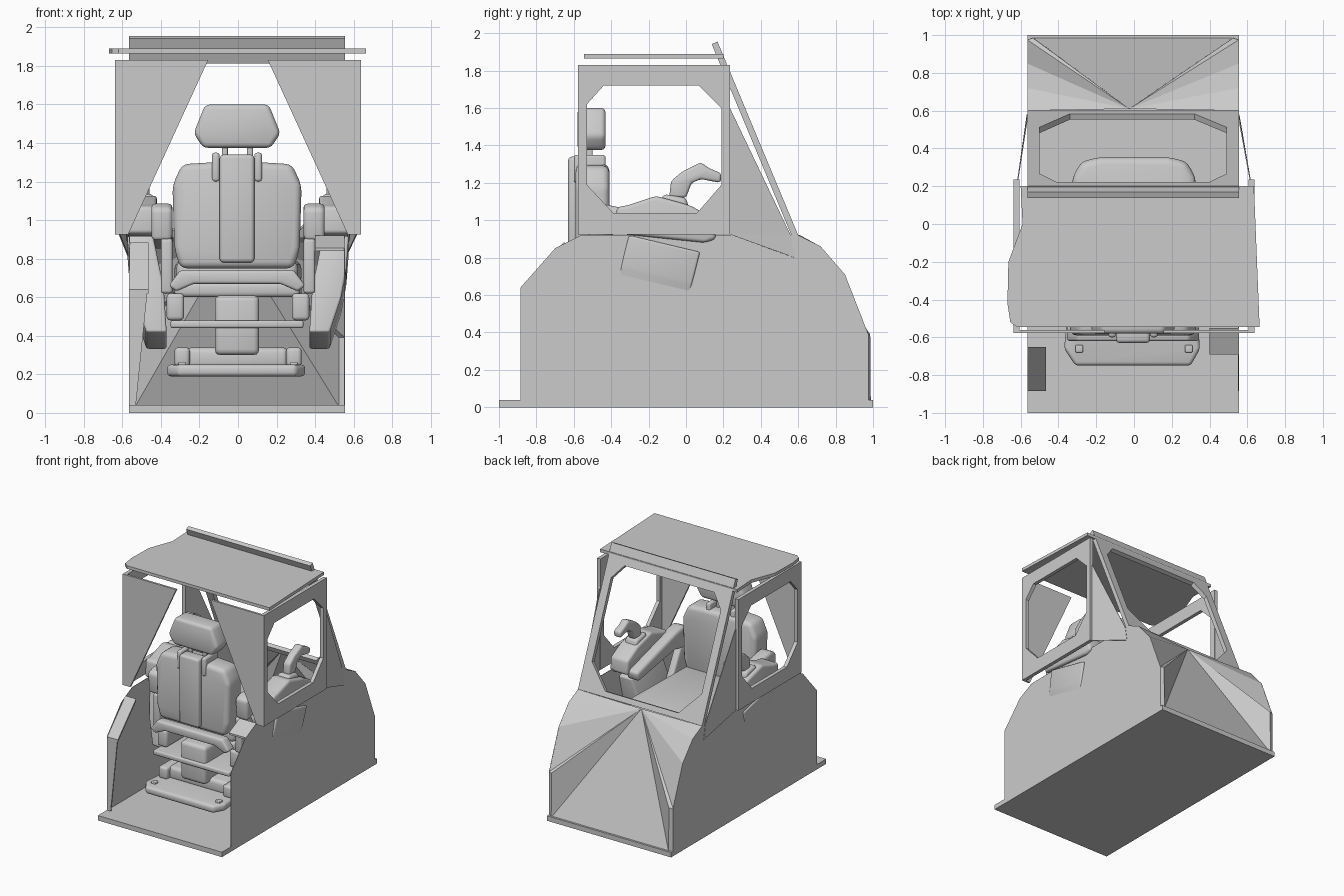
import bpy, bmesh, math
from mathutils import Vector

CX = -0.005  # body centre line


def finish(name, bm, smooth=False):
    bmesh.ops.recalc_face_normals(bm, faces=bm.faces)
    me = bpy.data.meshes.new(name)
    bm.to_mesh(me)
    bm.free()
    ob = bpy.data.objects.new(name, me)
    bpy.context.collection.objects.link(ob)
    if smooth:
        bpy.ops.object.select_all(action='DESELECT')
        ob.select_set(True)
        bpy.context.view_layer.objects.active = ob
        bpy.ops.object.shade_smooth_by_angle(angle=math.radians(40))
    return ob


def round_edges(bm, r):
    bmesh.ops.recalc_face_normals(bm, faces=bm.faces)
    bmesh.ops.bevel(bm, geom=bm.edges[:], offset=r, segments=3, profile=0.5,
                    affect='EDGES', clamp_overlap=True)


def slab(name, loops, place, offset, bevel=0):
    """Fill an outline (plus optional hole) and extrude it by offset."""
    bm = bmesh.new()
    edges = []
    for loop in loops:
        vs = [bm.verts.new(place(*p)) for p in loop]
        if len(loops) == 1:
            bm.faces.new(vs)
        else:
            edges += [bm.edges.new((vs[i - 1], vs[i])) for i in range(len(vs))]
    if edges:
        bmesh.ops.triangle_fill(bm, edges=edges, use_beauty=True)
    ext = bmesh.ops.extrude_face_region(bm, geom=bm.faces[:])
    bmesh.ops.translate(bm, vec=Vector(offset),
                        verts=[g for g in ext['geom'] if isinstance(g, bmesh.types.BMVert)])
    if bevel:
        round_edges(bm, bevel)
    return finish(name, bm, bevel > 0)


def side(name, pts, x0, x1, bevel=0):   # y-z profile
    return slab(name, [pts], lambda y, z: (x0, y, z), (x1 - x0, 0, 0), bevel)


def front(name, pts, y0, y1, bevel=0):  # x-z profile
    return slab(name, [pts], lambda x, z: (x, y0, z), (0, y1 - y0, 0), bevel)


def plan(name, pts, z0, z1, bevel=0):   # x-y profile
    return slab(name, [pts], lambda x, y: (x, y, z0), (0, 0, z1 - z0), bevel)


def box(name, a, b, bevel=0):
    return side(name, [(a[1], a[2]), (b[1], a[2]), (b[1], b[2]), (a[1], b[2])], a[0], b[0], bevel)


def sheet(name, verts, faces, t):
    bm = bmesh.new()
    vs = [bm.verts.new(v) for v in verts]
    for f in faces:
        bm.faces.new([vs[i] for i in f])
    ob = finish(name, bm)
    if t:
        mod = ob.modifiers.new("thickness", 'SOLIDIFY')
        mod.thickness, mod.offset = t, -1
    return ob


# Floor and thin side walls
box("floor", (-0.565, -1, 0), (0.555, 1, 0.04))
arc = [(0.60, 0.92), (0.72, 0.86), (0.85, 0.71), (0.975, 0.39), (0.975, 0.03)]
wall = [(-0.885, 0.03), (-0.885, 0.64), (-0.70, 0.85), (-0.56, 0.92)] + arc
for s, n in ((-1, "left"), (1, "right")):
    side(n + "_wall", wall, CX + s * 0.56, CX + s * 0.556)
# Wall cap plates at the open end
side("left_wall_cap", [(-0.885, 0.62), (-0.885, 0.64), (-0.65, 0.885), (-0.65, 0.865)], -0.56, -0.465)
sheet("left_wall_lip", [(-0.565, -0.885, 0.04), (-0.53, -0.885, 0.04), (-0.47, -0.885, 0.63), (-0.565, -0.885, 0.63)],
      [(0, 1, 2, 3)], 0.01)
side("right_wall_cap", [(-0.69, 0.855), (-0.55, 0.92), (-0.55, 0.90), (-0.69, 0.84)], 0.40, 0.555)

# Faceted nose: a fan from the top centre down to the floor corners
rim = [(CX - 0.56, y, z) for y, z in arc] + [(-0.535, 0.988, 0.03), (0.525, 0.988, 0.03)]
rim += [(CX + 0.56, y, z) for y, z in arc[::-1]]
rim[4:4] = [(-0.535, 0.985, 0.39)]
rim[8:8] = [(0.525, 0.985, 0.39)]
verts = [(CX - 0.02, 0.61, 0.92)] + rim
# rim order: 1-4 arc, 5 top corner, 6 arc foot, 7-8 front feet, 9 top corner, 10 arc foot, 11-14 arc
tris = [(0, 1, 2), (0, 2, 3), (0, 3, 4), (0, 4, 5), (0, 5, 7), (0, 7, 8), (0, 8, 9),
        (0, 9, 11), (0, 11, 12), (0, 12, 13), (0, 13, 14)]
sheet("nose", verts, tris + [(4, 6, 7, 5), (11, 10, 8, 9)], 0)

# Leaning windscreen frame
slab("windscreen_frame",
     [[(-0.565, 0.92), (0.555, 0.92), (0.555, 1.955), (-0.565, 1.955)],
      [(-0.34, 0.96), (0.32, 0.96), (0.49, 1.13), (0.49, 1.72), (0.40, 1.825),
       (-0.41, 1.825), (-0.50, 1.72), (-0.50, 1.13)]],
     lambda x, z: (x, 0.60 - 0.417 * (z - 0.92), z), (0, -0.031, -0.013))

# Side windows, pillar panels and corner fillers
hole = [(-0.44, 1.72), (0.07, 1.72), (0.19, 1.60), (0.19, 1.19), (0.06, 1.04),
        (-0.39, 1.04), (-0.53, 1.19), (-0.53, 1.62)]
for s, n in ((-1, "left"), (1, "right")):
    slab(n + "_window_frame", [[(-0.575, 0.925), (0.235, 0.925), (0.235, 1.83), (-0.575, 1.83)], hole],
         lambda y, z: (s * 0.637, y, z), (-s * 0.03, 0, 0))
    front(n + "_pillar_panel", [(s * 0.637, 0.925), (s * 0.637, 1.83), (s * 0.155, 1.83), (s * 0.57, 0.925)],
          -0.577, -0.56)
    sheet(n + "_corner_filler",
          [(s * 0.618, 0.235, 0.925), (s * 0.618, 0.235, 1.60), (CX + s * 0.563, 0.56, 0.92),
           (CX + s * 0.563, 0.58, 0.80)], [(0, 1, 2), (0, 2, 3)], 0.006)

# Roof sheet
plan("roof", [(-0.60, 0.20), (-0.59, 0.0), (-0.665, -0.20), (-0.67, -0.42), (-0.655, -0.52),
              (-0.62, -0.545), (0.665, -0.545), (0.635, 0.20)], 1.865, 1.89)

# Seat base and suspension
plan("seat_base", [(-0.37, -0.66), (-0.31, -0.75), (0.30, -0.75), (0.35, -0.66), (0.33, -0.45),
                   (0.30, 0.05), (-0.31, 0.05), (-0.35, -0.45)], 0.19, 0.25, 0.02)
box("seat_pedestal", (-0.12, -0.58, 0.30), (0.11, -0.05, 0.61), 0.03)
box("suspension_block", (-0.27, -0.52, 0.23), (0.26, 0.0, 0.34), 0.03)
plan("suspension_plate", [(-0.35, -0.60), (0.34, -0.60), (0.33, 0.05), (-0.34, 0.05)], 0.44, 0.48, 0.012)
for s, n in ((-1, "left"), (1, "right")):
    box(n + "_base_rail", (s * 0.25, -0.56, 0.24), (s * 0.33, 0.0, 0.34), 0.02)
    box(n + "_bolt", (s * 0.29 - 0.02, -0.68, 0.24), (s * 0.29 + 0.02, -0.64, 0.265), 0.006)
    box(n + "_seat_bracket", (s * 0.28, -0.52, 0.48), (s * 0.37, -0.15, 0.62), 0.02)

# Seat cushion and pan
plan("seat_pan", [(-0.33, -0.50), (0.32, -0.50), (0.33, 0.15), (-0.34, 0.15)], 0.60, 0.68, 0.025)
plan("seat_cushion", [(-0.32, -0.50), (0.31, -0.50), (0.33, 0.24), (0.28, 0.33), (0.18, 0.355),
                      (-0.18, 0.355), (-0.28, 0.33), (-0.33, 0.24)], 0.66, 0.79, 0.04)
front("rear_crossbar", [(-0.36, 0.66), (-0.30, 0.74), (0.29, 0.74), (0.35, 0.66), (0.31, 0.63),
                        (0.22, 0.67), (-0.23, 0.67), (-0.32, 0.63)], -0.62, -0.54, 0.015)

# Backrest with central spine
front("backrest", [(-0.30, 0.75), (0.29, 0.75), (0.32, 0.85), (0.33, 1.18), (0.28, 1.29), (0.12, 1.30),
                   (-0.13, 1.30), (-0.29, 1.29), (-0.34, 1.18), (-0.33, 0.85)], -0.59, -0.41, 0.035)
box("backrest_spine", (-0.095, -0.63, 0.78), (0.085, -0.53, 1.34), 0.02)
for s, n in ((-1, "left"), (1, "right")):
    box(n + "_spine_rib", (s * 0.09 - 0.005, -0.60, 1.20), (s * 0.13 - 0.005, -0.43, 1.35), 0.015)
    box(n + "_headrest_post", (s * 0.065 - 0.018, -0.53, 1.28), (s * 0.065 + 0.012, -0.50, 1.42), 0.008)
front("headrest", [(-0.18, 1.375), (0.17, 1.375), (0.22, 1.45), (0.16, 1.60), (-0.17, 1.60), (-0.23, 1.45)],
      -0.58, -0.43, 0.025)

# Armrests, control consoles and joysticks
for s, n in ((-1, "left"), (1, "right")):
    side(n + "_armrest", [(-0.52, 0.89), (-0.53, 1.06), (-0.46, 1.09), (-0.36, 1.07), (0.14, 0.93),
                          (0.12, 0.85), (-0.36, 0.93)], s * 0.34, s * 0.45, 0.025)
    side(n + "_armrest_link", [(-0.53, 0.62), (-0.53, 0.90), (-0.42, 0.93), (-0.30, 0.70), (-0.30, 0.62)],
         s * 0.34, s * 0.40, 0.015)
    slab(n + "_console_body", [[(s * 0.44, 0.92), (s * 0.385, 0.65), (s * 0.37, 0.42), (s * 0.475, 0.42),
                                (s * 0.535, 0.60), (s * 0.562, 0.75), (s * 0.575, 0.92)]],
         lambda x, z: (x, -0.36 + 0.25 * (z - 0.7), z), (0, 0.38, -0.09), 0.012)
    side(n + "_console_top", [(-0.38, 0.93), (-0.37, 1.07), (-0.31, 1.08), (-0.16, 1.13), (0.02, 1.08),
                              (0.15, 1.01), (0.16, 0.90), (0.10, 0.88)], s * 0.42, s * 0.58, 0.02)
    side(n + "_joystick_boot", [(-0.15, 1.08), (-0.12, 1.14), (0.0, 1.12), (0.02, 1.05)],
         s * 0.44, s * 0.55, 0.02)
    side(n + "_joystick", [(-0.09, 1.12), (-0.08, 1.21), (-0.02, 1.26), (0.08, 1.31), (0.12, 1.28),
                           (0.19, 1.25), (0.185, 1.20), (0.08, 1.22), (0.03, 1.20), (0.0, 1.12)],
         s * 0.46, s * 0.525, 0.016)
